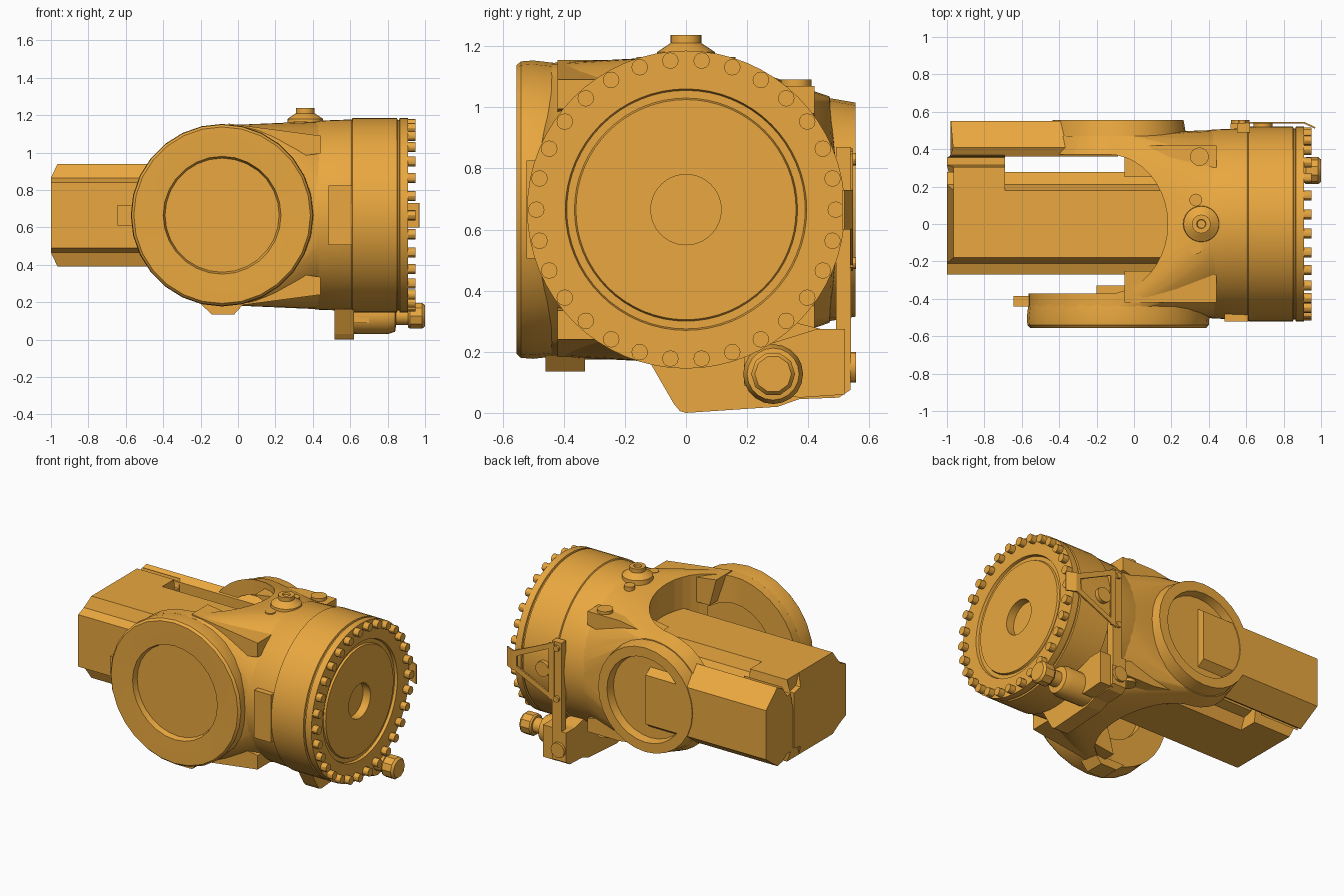
import bpy, bmesh, math
from mathutils import Vector

if "Cube" in bpy.data.objects:
    bpy.data.objects.remove(bpy.data.objects["Cube"])

CZ = 0.665      # height of the drum and pivot axes
PX = -0.085     # x of the pivot axis
mat = bpy.data.materials.new("orange_paint")
mat.diffuse_color = (0.82, 0.39, 0.05, 1)
mat.use_nodes = True
mat.node_tree.nodes["Principled BSDF"].inputs["Base Color"].default_value = mat.diffuse_color


def finish(name, bm, angle=30):
    bmesh.ops.recalc_face_normals(bm, faces=bm.faces)
    me = bpy.data.meshes.new(name)
    bm.to_mesh(me)
    bm.free()
    ob = bpy.data.objects.new(name, me)
    bpy.context.collection.objects.link(ob)
    me.materials.append(mat)
    bpy.ops.object.select_all(action='DESELECT')
    ob.select_set(True)
    bpy.context.view_layer.objects.active = ob
    if angle:
        bpy.ops.object.shade_smooth_by_angle(angle=math.radians(angle))
    return ob


def place(axis, u, v, h):
    return {'x': (h, u, v), 'y': (u, h, v), 'z': (u, v, h)}[axis]


def lathe(name, profile, axis, c, n=32, angle=30):
    """Revolve (radius, height) points about an axis through c."""
    bm = bmesh.new()
    rings = []
    for r, h in profile:
        k = n if r > 0 else 1
        rings.append([bm.verts.new(place(axis, c[0] + r * math.cos(2 * math.pi * i / n),
                                         c[1] + r * math.sin(2 * math.pi * i / n), h)) for i in range(k)])
    for a, b in zip(rings, rings[1:]):
        for i in range(n):
            j = (i + 1) % n
            vs = []
            for v in (a[i % len(a)], a[j % len(a)], b[j % len(b)], b[i % len(b)]):
                if v not in vs:
                    vs.append(v)
            bm.faces.new(vs)
    return finish(name, bm, angle)


def cyl(name, axis, c, r, h0, h1, n=16):
    return lathe(name, [(0, h0), (r, h0), (r, h1), (0, h1)], axis, c, n)


def prism(name, pts, axis, h0, h1):
    """Extrude a 2D outline along an axis."""
    bm = bmesh.new()
    f = bm.faces.new([bm.verts.new(place(axis, u, v, h0)) for u, v in pts])
    ext = bmesh.ops.extrude_face_region(bm, geom=[f])
    bmesh.ops.translate(bm, vec=Vector(place(axis, 0, 0, h1 - h0)),
                        verts=[g for g in ext['geom'] if isinstance(g, bmesh.types.BMVert)])
    return finish(name, bm, 0)


def box(name, x0, x1, y0, y1, z0, z1):
    return prism(name, [(x0, y0), (x1, y0), (x1, y1), (x0, y1)], 'z', z0, z1)


def cut(ob, cutter):
    cutter.hide_render = True
    bpy.context.view_layer.objects.active = ob
    m = ob.modifiers.new("cut", 'BOOLEAN')
    m.operation, m.solver, m.object = 'DIFFERENCE', 'EXACT', cutter
    bpy.ops.object.modifier_apply(modifier=m.name)
    bpy.data.objects.remove(cutter)


# Main drum with stepped flange and recessed end plate
lathe("drum", [(0, 0.25), (0.46, 0.25), (0.495, 0.38), (0.505, 0.42), (0.512, 0.608), (0.52, 0.612),
               (0.52, 0.85), (0.51, 0.853), (0.51, 0.862), (0.52, 0.865), (0.52, 0.91), (0.395, 0.91),
               (0.39, 0.892), (0.365, 0.892), (0.36, 0.905), (0.115, 0.905), (0.115, 0.85), (0, 0.85)],
      'x', (0, CZ), 64)
for i in range(30):
    a = math.radians(12 * i)
    cyl("flange_bolt", 'x', (0.49 * math.cos(a), CZ + 0.49 * math.sin(a)), 0.027, 0.9, 0.95, 12)

# Fork body: hull between the pivot discs and the drum, then opened with a U cut
bm = bmesh.new()
for axis, c, r, h in (('y', (PX, CZ), 0.48, -0.44), ('y', (PX, CZ), 0.48, -0.36),
                      ('y', (PX, CZ), 0.40, 0.37), ('y', (PX, CZ), 0.37, 0.47),
                      ('x', (0, CZ), 0.49, 0.30), ('x', (0, CZ), 0.503, 0.44)):
    for i in range(40):
        t = 2 * math.pi * i / 40
        bm.verts.new(place(axis, c[0] + r * math.cos(t), c[1] + r * math.sin(t), h))
out = bmesh.ops.convex_hull(bm, input=bm.verts)
bmesh.ops.delete(bm, geom=list({g for g in out['geom_interior'] if isinstance(g, bmesh.types.BMVert)}),
                 context='VERTS')
fork = finish("fork_body", bm, 25)
arc = [(-0.14 + 0.32 * math.cos(math.radians(t)), 0.372 * math.sin(math.radians(t)))
       for t in range(-90, 91, 9)]
cut(fork, prism("u_cutter", [(-1, -0.372)] + arc + [(-1, 0.372)], 'z', -0.2, 1.5))
for y0, y1 in ((-0.42, -0.3), (0.3, 0.42)):
    cut(fork, cyl("bore_cutter", 'y', (PX, CZ), 0.3, y0, y1, 24))

# Pivot discs with recessed caps
lathe("front_pivot_disc", [(0, -0.43), (0.48, -0.43), (0.488, -0.5), (0.485, -0.54), (0.472, -0.555),
                           (0.455, -0.555), (0.315, -0.55), (0.305, -0.515), (0, -0.515)], 'y', (PX, CZ), 28)
lathe("back_pivot_disc", [(0, 0.41), (0.375, 0.41), (0.35, 0.555), (0.285, 0.555), (0.275, 0.5), (0, 0.5)],
      'y', (PX, CZ), 28)
prism("lower_lug", [(-0.2, 0.19), (-0.14, 0.135), (-0.02, 0.135), (0.03, 0.19)], 'y', -0.46, -0.33)
box("side_lug", -0.645, -0.54, -0.44, -0.385, 0.61, 0.72)


def beam_section(side_pts, mirror):
    """Close a top half section by mirroring it vertically about the axis."""
    return side_pts + [(y, 2 * CZ - z) for y, z in reversed(side_pts)] if mirror else side_pts


# Rear beams: centre box beam, outer arm and the joining block, ends slightly rounded
def beam(name, top, x0, x1):
    ob = prism(name, beam_section(top, True), 'x', x0, x1)
    for v in ob.data.vertices:
        if v.co.x < x0 + 0.01:
            v.co.x += 0.035 * min(1, max(0, abs(v.co.z - CZ) - 0.2) / 0.07)
            v.co.x += 0.02 if v.co.y > 0.5 else 0
    return ob


beam("centre_beam", [(-0.27, 0.84), (-0.21, 0.865), (-0.18, 0.94), (0.18, 0.94), (0.21, 0.865),
                     (0.278, 0.85)], -1.0, 0.3)
beam("outer_arm", [(0.362, 0.90), (0.41, 0.93), (0.55, 0.83)], -1.0, PX)
beam("joining_block", [(0.17, 0.94), (0.305, 0.94), (0.315, 0.86), (0.355, 0.86), (0.37, 0.92)], -1.0, -0.69)

# Corner gussets and the front side pad
for z in (1, -1):
    def flip(pts):
        return [(x, CZ + z * (h - CZ)) for x, h in pts]
    prism("front_gusset", flip([(-0.05, 1.155), (0.44, 1.09), (0.44, 0.995), (0.25, 0.97), (0, 0.97)]),
          'y', -0.42, -0.25)
    prism("back_gusset", flip([(-0.05, 1.03), (0.2, 1.07), (0.44, 1.07), (0.44, 0.98), (0.2, 0.92)]),
          'y', 0.25, 0.42)
    for s in (1, -1):
        cyl("gusset_boss", 'z', (0.35, s * 0.36), 0.05, CZ + z * 0.3, CZ + z * 0.425)
box("side_pad", 0.485, 0.61, -0.522, -0.4, 0.505, 0.825)

# Top filler port and small bosses beside it
lathe("top_port", [(0, 1.12), (0.1, 1.12), (0.095, 1.18), (0.055, 1.207), (0.05, 1.21), (0.05, 1.237),
                   (0.025, 1.237), (0.022, 1.225), (0, 1.225)], 'z', (0.36, 0), 24)
for s in (1, -1):
    cyl("top_boss", 'z', (0.33, s * 0.128), 0.034, 1.1, 1.165)

# Bottom bracket, rising along the back of the drum
prism("bottom_bracket", [(-0.115, 0.16), (-0.04, 0.03), (-0.02, 0.006), (0, 0), (0.3, 0.02), (0.37, 0.045),
                         (0.5, 0.05), (0.538, 0.075), (0.538, 0.275), (0.44, 0.275), (0.34, 0.3), (0, 0.2)],
      'x', 0.515, 0.62)
prism("bracket_rib", [(0.19, 0.09), (0.19, 0.2), (0.43, 0.275), (0.52, 0.275), (0.52, 0.06), (0.37, 0.05)],
      'x', 0.6, 0.7)
box("back_plate", 0.55, 0.62, 0.49, 0.54, 0.2, 0.87)
for x, z, r in ((0.58, 0.83, 0.02), (0.58, 0.49, 0.02), (0.568, 0.15, 0.05)):
    cyl("plate_bolt", 'y', (x, z), r, 0.5, 0.556, 12)

# Hose fitting and hex nut
lathe("fitting_body", [(0, 0.55), (0.095, 0.55), (0.098, 0.8), (0.085, 0.84), (0.05, 0.845), (0.05, 0.92),
                       (0, 0.92)], 'x', (0.285, 0.127), 20)
lathe("fitting_nut", [(0, 0.91), (0.065, 0.91), (0.072, 0.92), (0.072, 0.985), (0.06, 1.0), (0, 1.0)],
      'x', (0.285, 0.127), 10)

# Thin triangular sensor bracket on the back side
for s in (1, -1):
    prism("bracket_strut", [(0.6, CZ + s * 0.2), (0.91, CZ + s * 0.06), (0.91, CZ + s * 0.02),
                            (0.6, CZ + s * 0.165)], 'y', 0.536, 0.546)
box("bracket_web", 0.6, 0.64, 0.536, 0.546, CZ - 0.19, CZ + 0.19)
prism("bracket_tip", [(0.88, 0.536), (0.88, 0.546), (0.91, 0.546), (0.97, 0.518), (0.967, 0.51), (0.91, 0.536)],
      'z', CZ - 0.065, CZ + 0.065)
cyl("back_plug", 'y', (0.69, 0.66), 0.05, 0.48, 0.545, 16)
